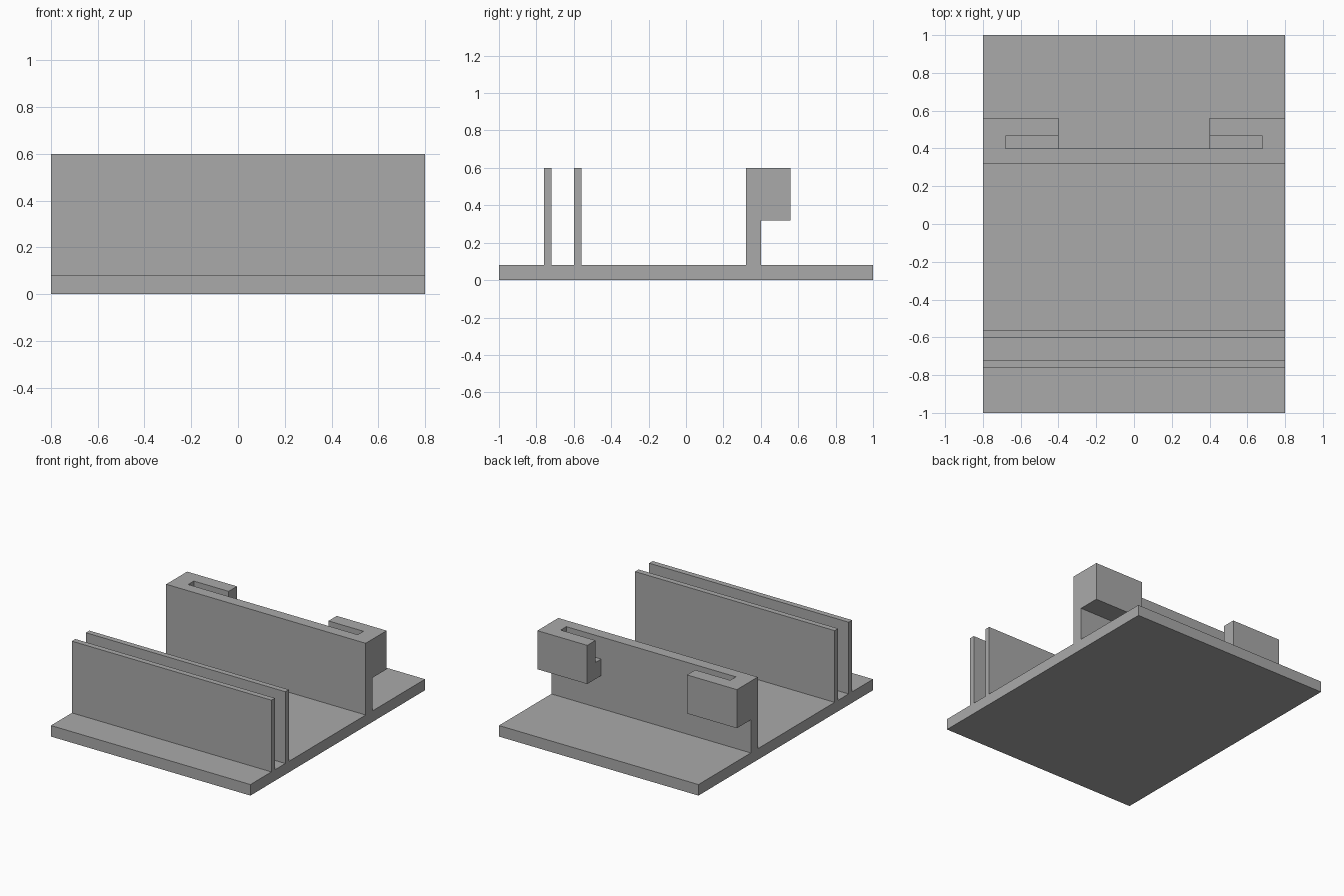
import bpy
import bmesh

if "Cube" in bpy.data.objects:
    bpy.data.objects.remove(bpy.data.objects["Cube"])

grey = bpy.data.materials.new("plain grey")
grey.diffuse_color = (0.4, 0.4, 0.4, 1)
grey.use_nodes = True
grey.node_tree.nodes["Principled BSDF"].inputs["Base Color"].default_value = grey.diffuse_color


def prism(name, profile, half_width):
    """Extrude a (y, z) side profile along x, centred on x = 0."""
    bm = bmesh.new()
    face = bm.faces.new([bm.verts.new((-half_width, y, z)) for y, z in profile])
    new = bmesh.ops.extrude_face_region(bm, geom=[face])["geom"]
    verts = [v for v in new if isinstance(v, bmesh.types.BMVert)]
    bmesh.ops.translate(bm, verts=verts, vec=(2 * half_width, 0, 0))
    bmesh.ops.recalc_face_normals(bm, faces=bm.faces)
    mesh = bpy.data.meshes.new(name)
    bm.to_mesh(mesh)
    bm.free()
    mesh.materials.append(grey)
    obj = bpy.data.objects.new(name, mesh)
    bpy.context.collection.objects.link(obj)
    return obj


def cut(target, name, half_width, y0, y1, z0, z1):
    """Subtract a box from the target and discard the cutter."""
    cutter = prism(name, [(y0, z0), (y1, z0), (y1, z1), (y0, z1)], half_width)
    mod = target.modifiers.new(name, 'BOOLEAN')
    mod.operation = 'DIFFERENCE'
    mod.solver = 'EXACT'
    mod.object = cutter
    bpy.context.view_layer.objects.active = target
    bpy.ops.object.modifier_apply(modifier=name)
    bpy.data.objects.remove(cutter)


# Base plate, two thin front fins and the hooked back wall in one side profile
BASE, TOP = 0.08, 0.6
profile = [(-1, 0), (1, 0), (1, BASE),
           (0.4, BASE), (0.4, 0.32), (0.56, 0.32), (0.56, TOP), (0.32, TOP), (0.32, BASE)]
for y in (-0.56, -0.72):
    profile += [(y, BASE), (y, TOP), (y - 0.04, TOP), (y - 0.04, BASE)]
profile.append((-1, BASE))
holder = prism("slotted_holder", profile, 0.8)

# Open the middle so that one hook stays at each end
cut(holder, "middle_gap", 0.4, 0.4, 0.7, 0.2, 0.7)
# Slots with a floor, open towards the middle
cut(holder, "hook_slots", 0.68, 0.4, 0.465, 0.44, 0.7)
